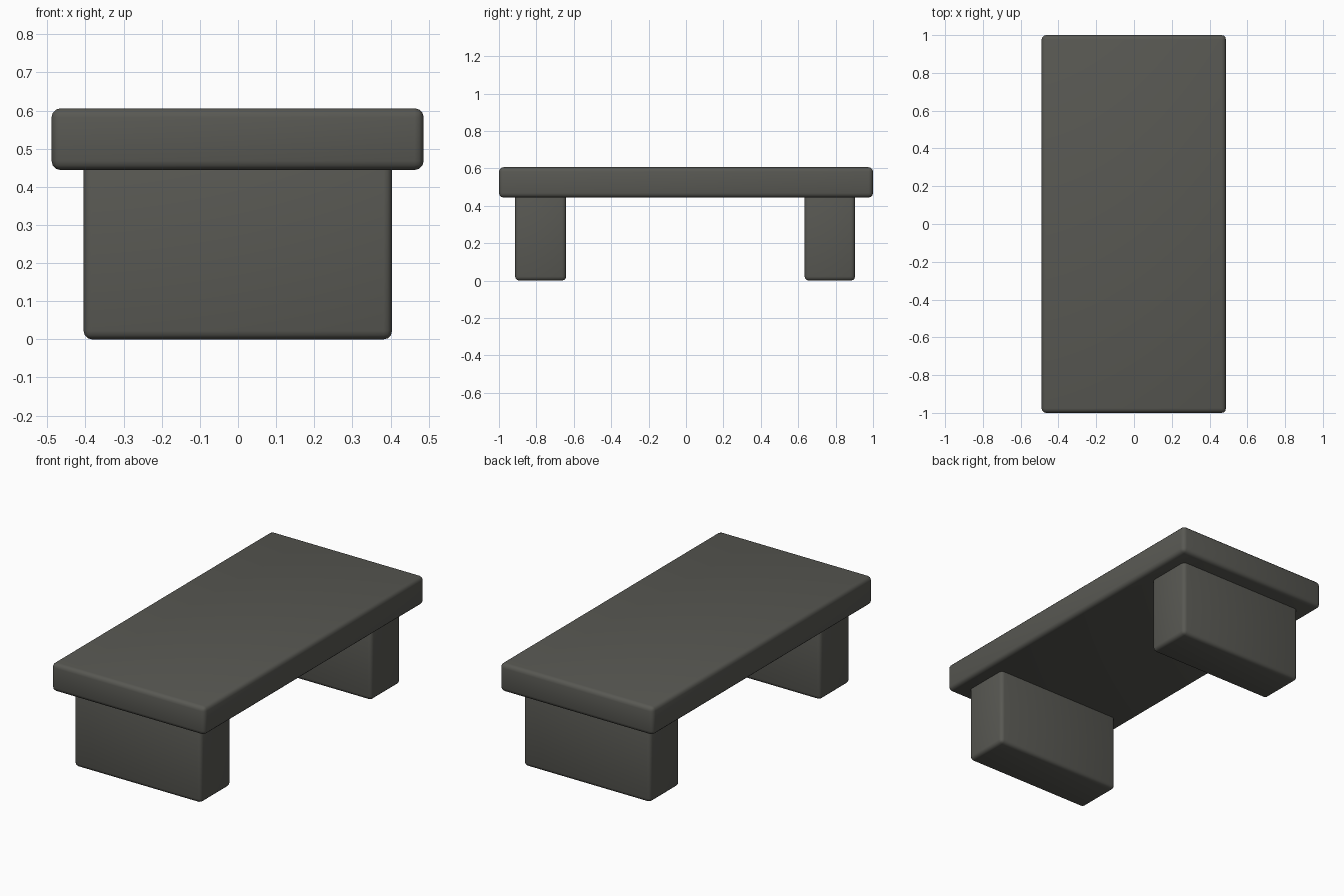
import bpy

if "Cube" in bpy.data.objects:
    bpy.data.objects.remove(bpy.data.objects["Cube"])

# Single dark stone colour
stone = bpy.data.materials.new("dark_grey_stone")
stone.diffuse_color = (0.098, 0.098, 0.086, 1.0)
stone.use_nodes = True
stone.node_tree.nodes["Principled BSDF"].inputs["Base Color"].default_value = stone.diffuse_color


def block(name, x, y, z, radius):
    """Rounded box spanning the given (min, max) ranges."""
    bpy.ops.mesh.primitive_cube_add(
        size=1, location=[(a + b) / 2 for a, b in (x, y, z)])
    ob = bpy.context.object
    ob.name = name
    ob.scale = [b - a for a, b in (x, y, z)]
    bpy.ops.object.transform_apply(location=False, rotation=False, scale=True)
    ob.data.materials.append(stone)
    bevel = ob.modifiers.new("rounded_edges", 'BEVEL')
    bevel.width = radius
    bevel.segments = 3
    bpy.ops.object.modifier_apply(modifier=bevel.name)
    bpy.ops.object.shade_smooth_by_angle(angle=0.7)
    return ob


# Long seat slab
block("seat", (-0.489, 0.487), (-1.0, 1.0), (0.444, 0.606), 0.024)

# Two wide block legs, tops sunk slightly into the seat
block("front_leg", (-0.405, 0.404), (-0.914, -0.641), (0.0, 0.47), 0.022)
block("back_leg", (-0.405, 0.404), (0.634, 0.904), (0.0, 0.47), 0.022)
